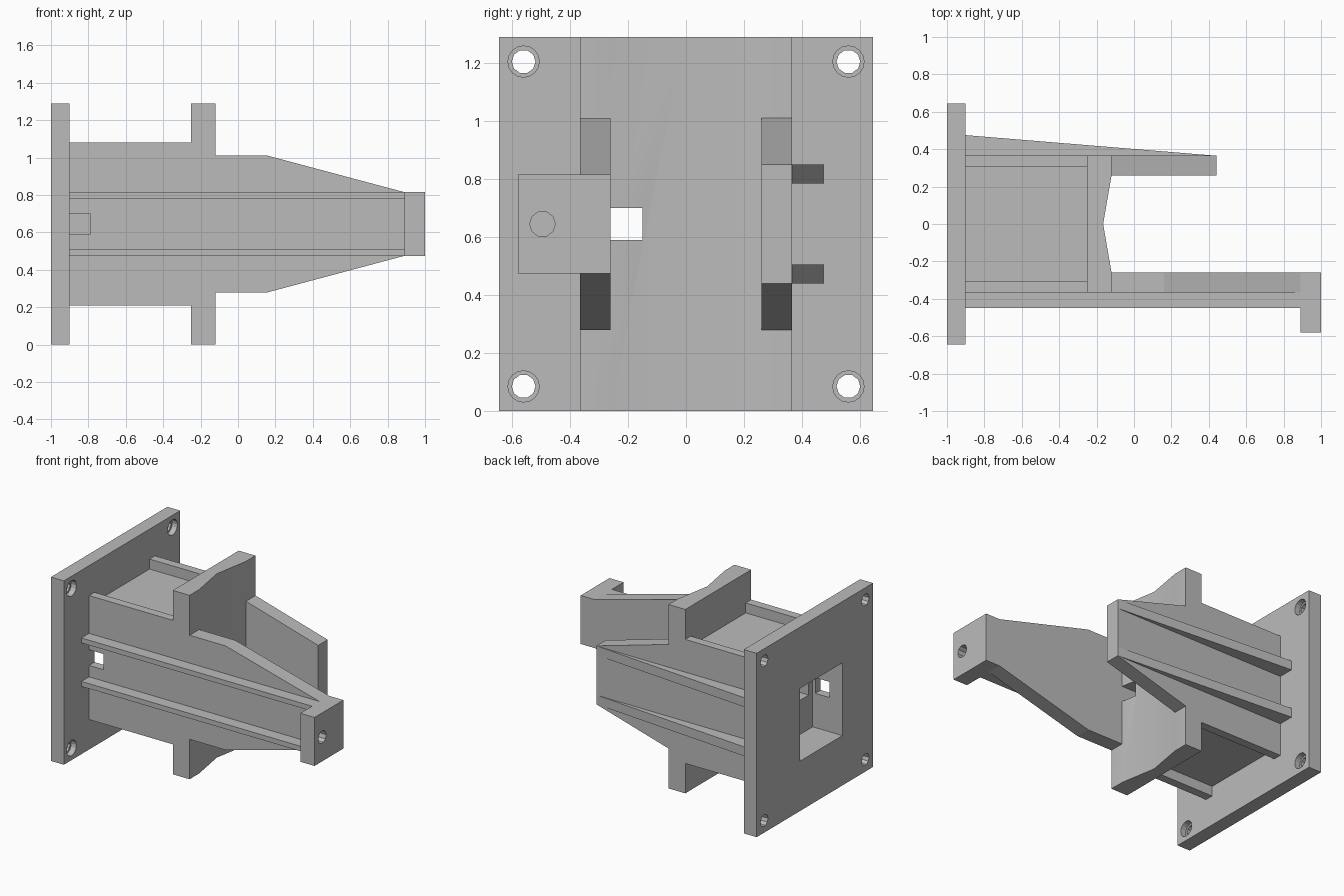
import bpy, bmesh, math
from mathutils import Vector, Matrix

old = bpy.data.objects.get("Cube")
if old:
    bpy.data.objects.remove(old, do_unlink=True)

grey = bpy.data.materials.new("plain grey")
grey.use_nodes = True
colour = (0.5, 0.5, 0.5, 1)
grey.diffuse_color = colour
grey.node_tree.nodes["Principled BSDF"].inputs["Base Color"].default_value = colour

MID = 0.645      # height of the centre line and half the plate size
WALL = 0.365     # half the width of the body
INNER = 0.26     # inner face of the arms


def finish(name, bm):
    bmesh.ops.recalc_face_normals(bm, faces=bm.faces)
    mesh = bpy.data.meshes.new(name)
    bm.to_mesh(mesh)
    bm.free()
    mesh.materials.append(grey)
    ob = bpy.data.objects.new(name, mesh)
    bpy.context.collection.objects.link(ob)
    return ob


def prism(name, outline, axis, lo, hi):
    """Extrude an outline, in xz along y or in xy along z."""
    bm = bmesh.new()
    place = (lambda a, b: (a, lo, b)) if axis == "y" else (lambda a, b: (a, b, lo))
    face = bm.faces.new([bm.verts.new(place(a, b)) for a, b in outline])
    step = Vector((0, hi - lo, 0)) if axis == "y" else Vector((0, 0, hi - lo))
    new = bmesh.ops.extrude_face_region(bm, geom=[face])["geom"]
    bmesh.ops.translate(bm, vec=step, verts=[v for v in new if isinstance(v, bmesh.types.BMVert)])
    return finish(name, bm)


def box(name, x0, x1, y0, y1, z0, z1):
    return prism(name, [(x0, y0), (x1, y0), (x1, y1), (x0, y1)], "z", z0, z1)


def peg(x0, x1, y, z, radius, sides):
    bm = bmesh.new()
    turn = Matrix.Translation(((x0 + x1) / 2, y, z)) @ Matrix.Rotation(math.pi / 2, 4, "Y")
    bmesh.ops.create_cone(bm, cap_ends=True, segments=sides, radius1=radius,
                          radius2=radius, depth=x1 - x0, matrix=turn)
    return finish("hole_cutter", bm)


def cut(ob, cutter):
    cutter.hide_render = True
    mod = ob.modifiers.new("cut", "BOOLEAN")
    mod.operation, mod.solver, mod.object = "DIFFERENCE", "EXACT", cutter
    bpy.context.view_layer.objects.active = ob
    bpy.ops.object.modifier_apply(modifier=mod.name)
    bpy.data.objects.remove(cutter, do_unlink=True)


def mirrored(top):
    """Close an upper xz edge (heights above the centre line) with its reflection."""
    return [(x, MID + h) for x, h in top] + [(x, MID - h) for x, h in reversed(top)]


# Mounting plate with counterbored screw holes
plate = box("mounting_plate", -1, -0.9, -MID, MID, 0, 2 * MID)
for y in (-0.56, 0.56):
    for dz in (-0.56, 0.56):
        cut(plate, peg(-1.1, -0.8, y, MID + dz, 0.041, 10))
        cut(plate, peg(-0.94, -0.8, y, MID + dz, 0.054, 16))

# Body block
body = box("body_block", -0.9, -0.25, -WALL, WALL, 0.28, 1.01)

# Cross flange with a shallow hollow on its free face
flange = prism("cross_flange",
               [(-0.25, -WALL), (-0.12, -WALL), (-0.12, -INNER), (-0.165, 0),
                (-0.12, INNER), (-0.12, WALL), (-0.25, WALL)], "z", 0, 2 * MID)

# Rear pocket, side notch and long cable passage
for part in (plate, body):
    cut(part, box("pocket_cutter", -1.1, -0.77, -0.305, 0.165, 0.35, 0.86))
cut(body, box("notch_cutter", -0.95, -0.79, -0.5, -0.25, 0.59, 0.70))
for part in (body, flange):
    cut(part, box("passage_cutter", -0.85, 0, INNER * -1, -0.15, 0.59, 0.70))

# Raised edge rails above and below the body
for side, y0, y1 in (("front", -WALL, -0.305), ("back", 0.305, WALL)):
    box(side + "_top_rail", -0.9, -0.25, y0, y1, 1.01, 1.08)
    box(side + "_bottom_rail", -0.9, -0.25, y0, y1, 0.21, 0.28)

# Long and short arms
prism("front_arm", mirrored([(-0.12, WALL), (0.16, WALL), (0.89, 0.17)]), "y", -WALL, -INNER)
prism("back_arm", mirrored([(-0.12, WALL), (0.44, 0.205)]), "y", INNER, WALL)

# Stiffening ribs: straight along the front, wedge shaped along the back
for level, sign in (("upper", 1), ("lower", -1)):
    z0, z1 = sorted((MID + sign * 0.135, MID + sign * 0.17))
    box("front_" + level + "_rib", -0.9, 0.89, -0.45, -WALL, z0, z1)
    z0, z1 = sorted((MID + sign * 0.14, MID + sign * 0.205))
    prism("back_" + level + "_rib", [(-0.9, WALL), (0.44, WALL), (-0.9, 0.475)], "z", z0, z1)

# Tip lug with a through hole
lug = box("tip_lug", 0.89, 1, -0.58, -INNER, MID - 0.17, MID + 0.17)
cut(lug, peg(0.8, 1.1, -0.495, MID, 0.044, 10))

# Soften the hollow of the flange, keep all other edges sharp
bpy.ops.object.select_all(action="DESELECT")
flange.select_set(True)
bpy.context.view_layer.objects.active = flange
bpy.ops.object.shade_smooth_by_angle(angle=math.radians(25))
